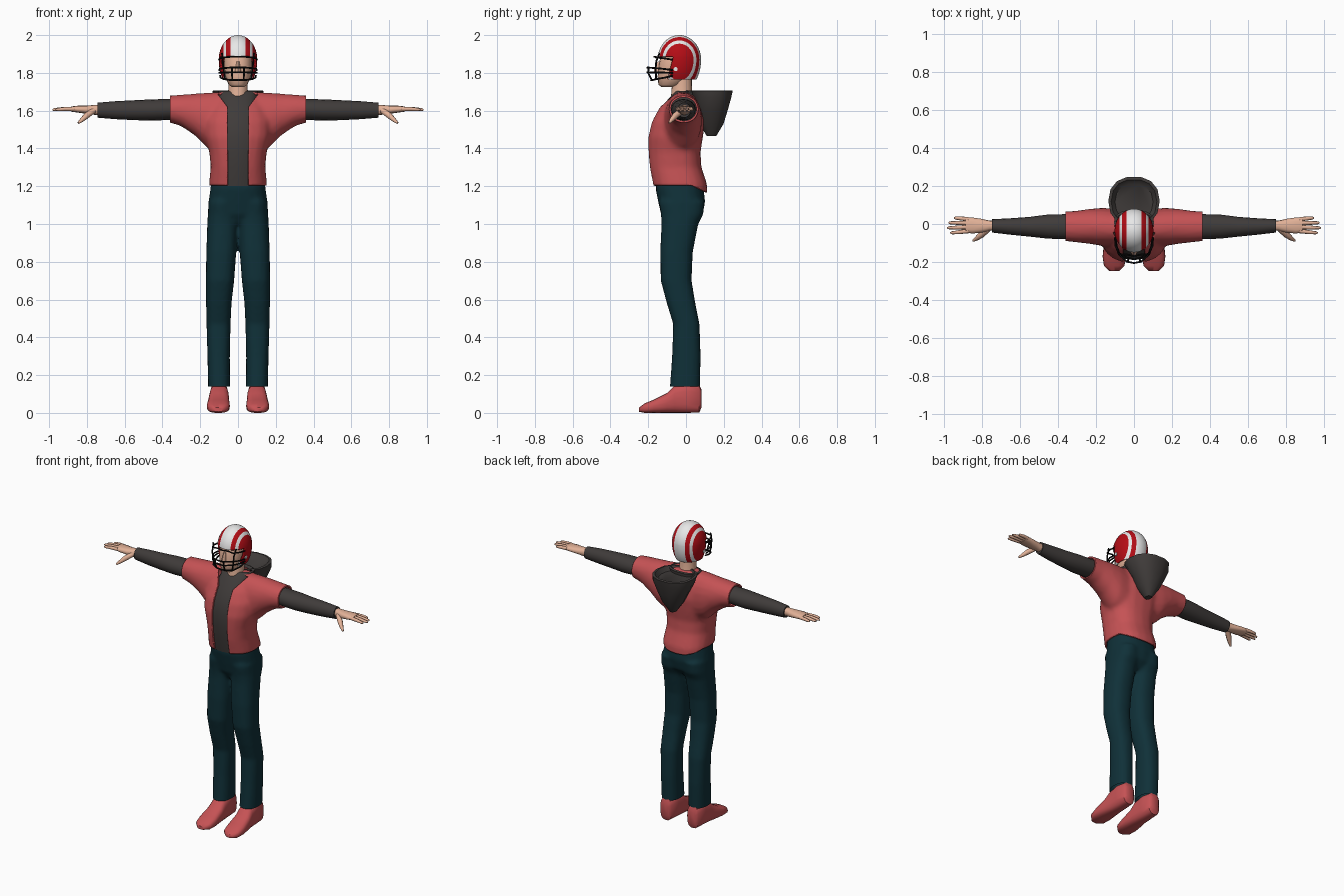
import bpy, bmesh, math
from mathutils import Vector

if "Cube" in bpy.data.objects:
    bpy.data.objects.remove(bpy.data.objects["Cube"])


def material(name, rgb):
    m = bpy.data.materials.new(name)
    m.diffuse_color = (*rgb, 1)
    m.use_nodes = True
    m.node_tree.nodes["Principled BSDF"].inputs["Base Color"].default_value = m.diffuse_color
    return m


JACKET = material("jacket red", (0.56, 0.085, 0.09))
TEAL = material("dark teal", (0.005, 0.030, 0.040))
GREY = material("charcoal", (0.050, 0.044, 0.042))
SKIN = material("skin", (0.76, 0.44, 0.31))
RED = material("helmet red", (0.46, 0.004, 0.008))
WHITE = material("white", (0.82, 0.82, 0.82))
BLACK = material("black", (0.004, 0.004, 0.004))


def loft(bm, axis, rings, n=20, p=2.4):
    """Skin of super-ellipses; ring = (position, a0, a1, b0, b1)."""
    loops = []
    for t, a0, a1, b0, b1 in rings:
        loop = []
        for i in range(n):
            c, s = math.cos(math.tau * i / n), math.sin(math.tau * i / n)
            a = (a0 + a1) / 2 + (a1 - a0) / 2 * math.copysign(abs(c) ** (2 / p), c)
            b = (b0 + b1) / 2 + (b1 - b0) / 2 * math.copysign(abs(s) ** (2 / p), s)
            loop.append(bm.verts.new({'x': (t, a, b), 'y': (a, t, b), 'z': (a, b, t)}[axis]))
        loops.append(loop)
    for l0, l1 in zip(loops, loops[1:]):
        for i in range(n):
            bm.faces.new((l0[i], l0[(i + 1) % n], l1[(i + 1) % n], l1[i]))
    bm.faces.new(loops[0])
    bm.faces.new(loops[-1])
    bmesh.ops.recalc_face_normals(bm, faces=bm.faces)


def finish(name, bm, mats, mirror=False, angle=50):
    me = bpy.data.meshes.new(name)
    bm.to_mesh(me)
    bm.free()
    for m in mats:
        me.materials.append(m)
    me.shade_smooth()
    me.set_sharp_from_angle(angle=math.radians(angle))
    ob = bpy.data.objects.new(name, me)
    bpy.context.collection.objects.link(ob)
    if mirror:
        ob.modifiers.new("mirror", 'MIRROR').use_mirror_merge = False
    return ob


def evaluated(ob):
    bpy.context.view_layer.update()
    return bpy.data.meshes.new_from_object(ob.evaluated_get(bpy.context.evaluated_depsgraph_get()))


def fused(bm, voxel, rounds):
    """Mirror, merge overlapping volumes into one soft skin, return a bmesh."""
    ob = finish("temp", bm, [], mirror=True)
    r = ob.modifiers.new("remesh", 'REMESH')
    r.mode, r.voxel_size = 'VOXEL', voxel
    s = ob.modifiers.new("smooth", 'SMOOTH')
    s.factor, s.iterations = 0.5, rounds
    out = bmesh.new()
    out.from_mesh(evaluated(ob))
    bpy.data.objects.remove(ob)
    return out


def cut(bm, co, no):
    bmesh.ops.bisect_plane(bm, geom=bm.verts[:] + bm.edges[:] + bm.faces[:],
                           plane_co=co, plane_no=no, dist=1e-5)


def remove(bm, rule):
    bmesh.ops.delete(bm, geom=[f for f in bm.faces if rule(f.calc_center_median())], context='FACES')


def tubes(name, paths, mat, mirror=False):
    """Round bars; each path is a list of (x, y, z, radius)."""
    cu = bpy.data.curves.new(name, 'CURVE')
    cu.dimensions, cu.bevel_depth, cu.bevel_resolution, cu.use_fill_caps = '3D', 1.0, 2, True
    for path in paths:
        sp = cu.splines.new('POLY')
        sp.points.add(len(path) - 1)
        for pt, (x, y, z, r) in zip(sp.points, path):
            pt.co, pt.radius = (x, y, z, 1), r
    ob = bpy.data.objects.new(name, cu)
    bpy.context.collection.objects.link(ob)
    bm = bmesh.new()
    bm.from_mesh(evaluated(ob))
    bpy.data.objects.remove(ob)
    for f in bm.faces:
        f.material_index = 0
    return finish(name, bm, [mat], mirror)


def part(name, axis, rings, mat, mirror=False, **kw):
    bm = bmesh.new()
    loft(bm, axis, rings, **kw)
    return finish(name, bm, [mat], mirror)


# Jacket: torso and short sleeves fused, then trimmed at hem, cuffs, neck and front
bm = bmesh.new()
loft(bm, 'z', [(1.10, -.145, .145, -.165, .115), (1.21, -.154, .154, -.18, .112),
               (1.30, -.145, .145, -.198, .082), (1.38, -.152, .152, -.204, .077),
               (1.46, -.175, .175, -.204, .09), (1.54, -.18, .18, -.185, .10),
               (1.61, -.16, .16, -.148, .09), (1.67, -.12, .12, -.10, .07),
               (1.70, -.09, .09, -.07, .05)])
loft(bm, 'x', [(.08, -.12, .08, 1.37, 1.70), (.17, -.115, .085, 1.41, 1.695),
               (.23, -.105, .08, 1.47, 1.69), (.30, -.097, .07, 1.517, 1.685),
               (.36, -.09, .066, 1.537, 1.68), (.41, -.09, .066, 1.537, 1.68)], p=2.1)
bm = fused(bm, 0.013, 5)
for s in (-1, 1):
    cut(bm, (s * .36, 0, 0), (1, 0, 0))
    cut(bm, (s * .056, 0, 0), (1, 0, 0))
    cut(bm, (s * .056, 0, 1.62), (.8, 0, -s * .6))
cut(bm, (0, 0, 1.205), (0, 0, 1))
cut(bm, (0, .03, 1.205), (0, .45, 1))
remove(bm, lambda c: c.z < min(1.205, 1.205 - .45 * (c.y - .03)) or abs(c.x) > .36
       or (c.y < -.04 and abs(c.x) < max(.056, .056 + .75 * (c.z - 1.62))))
jacket = finish("jacket", bm, [JACKET])
jacket.modifiers.new("thickness", 'SOLIDIFY').thickness = 0.01

# Shirt showing in the jacket opening, with a raised collar
part("shirt", 'z', [(1.20, -.135, .135, -.167, .09), (1.30, -.128, .128, -.184, .065),
                    (1.38, -.13, .13, -.189, .06), (1.46, -.14, .14, -.189, .07),
                    (1.54, -.14, .14, -.17, .08), (1.61, -.12, .12, -.133, .075),
                    (1.66, -.10, .10, -.095, .07), (1.70, -.105, .105, -.06, .075),
                    (1.705, -.095, .095, -.05, .065), (1.67, -.06, .06, -.07, .04)], GREY)

# Hood hanging at the back, hollow on top
part("hood", 'z', [(1.465, -.02, .02, .11, .16), (1.53, -.065, .065, .07, .20),
                   (1.60, -.10, .10, .05, .222), (1.67, -.133, .133, .02, .242),
                   (1.705, -.135, .135, -.01, .25), (1.708, -.12, .12, .0, .235),
                   (1.68, -.10, .10, .02, .21)], GREY, n=14, p=2.3)

# Long sleeves
part("long_sleeve", 'x', [(.33, -.08, .052, 1.553, 1.662), (.45, -.077, .05, 1.547, 1.66),
                          (.55, -.066, .037, 1.55, 1.655), (.65, -.056, .03, 1.555, 1.65),
                          (.745, -.045, .025, 1.563, 1.642)], GREY, mirror=True, n=16, p=2)

# Hands: palm, four fingers and a thumb
part("palm", 'x', [(.72, -.035, .018, 1.575, 1.632), (.76, -.035, .018, 1.578, 1.63),
                   (.80, -.045, .027, 1.583, 1.627), (.85, -.05, .034, 1.59, 1.626),
                   (.885, -.045, .034, 1.595, 1.622)], SKIN, mirror=True, n=12)
fingers = [[(.87, y, 1.609, .0115), (.87 + .5 * d, y * 1.15, 1.609, .0105), (.87 + .9 * d, y * 1.25, 1.606, .008),
            (.87 + d, y * 1.25, 1.604, .004)]
           for y, d in ((-.037, .095), (-.016, .112), (.005, .105), (.025, .075))]
thumb = [(.765, -.025, 1.60, .016), (.80, -.055, 1.575, .017), (.825, -.075, 1.552, .012), (.845, -.088, 1.535, .006)]
tubes("fingers", fingers + [thumb], SKIN, mirror=True)

# Trousers: legs and hips fused, open at ankle and waist
bm = bmesh.new()
loft(bm, 'z', [(1.12, .0, .156, -.145, .10), (1.05, .0, .16, -.133, .092), (1.0, .0, .163, -.13, .065),
               (.85, .009, .168, -.137, .036), (.70, .02, .17, -.134, .03), (.58, .034, .169, -.102, .05),
               (.47, .039, .167, -.068, .072), (.30, .043, .162, -.074, .078), (.08, .042, .157, -.09, .073)])
loft(bm, 'z', [(1.25, -.136, .136, -.155, .085), (1.19, -.146, .146, -.162, .092),
               (1.12, -.156, .156, -.148, .102), (1.05, -.155, .155, -.132, .088), (1.0, -.09, .09, -.10, .04)])
bm = fused(bm, 0.012, 4)
cut(bm, (0, 0, .14), (0, 0, 1))
cut(bm, (0, 0, 1.22), (0, 0, 1))
remove(bm, lambda c: c.z < .14 or c.z > 1.22)
finish("trousers", bm, [TEAL])

# Shoes
part("shoe", 'y', [(.083, .075, .125, .03, .12), (.07, .058, .142, .002, .15), (0, .052, .148, 0, .16),
                   (-.06, .048, .152, 0, .145), (-.10, .046, .158, 0, .105), (-.17, .043, .165, 0, .07),
                   (-.22, .05, .158, 0, .05), (-.248, .08, .13, .006, .028)], JACKET, mirror=True, p=2.8)

# Head, neck and nose
part("head", 'z', [(1.725, -.032, .032, -.13, -.07), (1.738, -.05, .05, -.146, -.02), (1.78, -.068, .068, -.15, .02),
                   (1.84, -.075, .075, -.145, .04), (1.91, -.07, .07, -.13, .04), (1.95, -.04, .04, -.10, .02)],
     SKIN, p=2.2)
part("neck", 'z', [(1.64, -.062, .062, -.085, .045), (1.69, -.052, .052, -.078, .032), (1.79, -.05, .05, -.07, .03)],
     SKIN, p=2)
part("nose", 'z', [(1.80, -.014, .014, -.168, -.13), (1.815, -.015, .015, -.17, -.13), (1.86, -.007, .007, -.15, -.13)],
     SKIN, n=8, p=2)

# Helmet shell: egg shape, striped by distance from the middle, face cut open
bm = bmesh.new()
bmesh.ops.create_uvsphere(bm, u_segments=40, v_segments=24, radius=1)
for v in bm.verts:
    v.co = Vector((v.co.x * .102, v.co.y * .115 - .035, 1.87 + v.co.z * (.13 if v.co.z > 0 else .17)))
for x in (.04, .063, .077):
    for s in (-1, 1):
        cut(bm, (s * x, 0, 0), (1, 0, 0))
cut(bm, (0, 0, 1.765), (0, 0, 1))
cut(bm, (0, 0, 1.885), (0, 0, 1))
cut(bm, (0, -.085, 1.82), (0, 1, -.25))
remove(bm, lambda c: c.z < 1.765 or (c.z < 1.885 and (c.y + .085) - .25 * (c.z - 1.82) < 0))
for f in bm.faces:
    x = abs(f.calc_center_median().x)
    f.material_index = int(x < .04 or .063 < x < .077)
helmet = finish("helmet", bm, [RED, WHITE])
helmet.modifiers.new("thickness", 'SOLIDIFY').thickness = 0.008

# Round fastener on each side of the helmet
part("helmet_fastener", 'x', [(.088, -.066, -.044, 1.809, 1.831), (.1, -.066, -.044, 1.809, 1.831)],
     WHITE, mirror=True, n=12, p=2)

# Face guard: curved cross bars and upright bars
R = .0048


def cross_bar(z_side, z_front, y_front, w=1.0):
    half = [(.100, -.07, 0), (.097, -.115, .45), (.078, -.16, .8), (.04, y_front + .008, 1)]
    right = [(x * w, max(y, y_front), z_side + (z_front - z_side) * k, R) for x, y, k in half]
    return right + [(0, y_front, z_front, R)] + [(-x, y, z, r) for x, y, z, r in reversed(right)]


bars = [cross_bar(1.87, 1.885, -.168), cross_bar(1.815, 1.828, -.205),
        cross_bar(1.80, 1.803, -.205), cross_bar(1.785, 1.762, -.185, .95)]
for s in (-1, 1):
    bars.append([(s * .085, -.14, 1.905, R), (s * .08, -.158, 1.86, R),
                 (s * .078, -.16, 1.825, R), (s * .068, -.158, 1.765, R)])
    bars.append([(s * .032, -.198, 1.828, R), (s * .032, -.20, 1.80, R), (s * .03, -.182, 1.763, R)])
tubes("face_guard", bars, BLACK)
